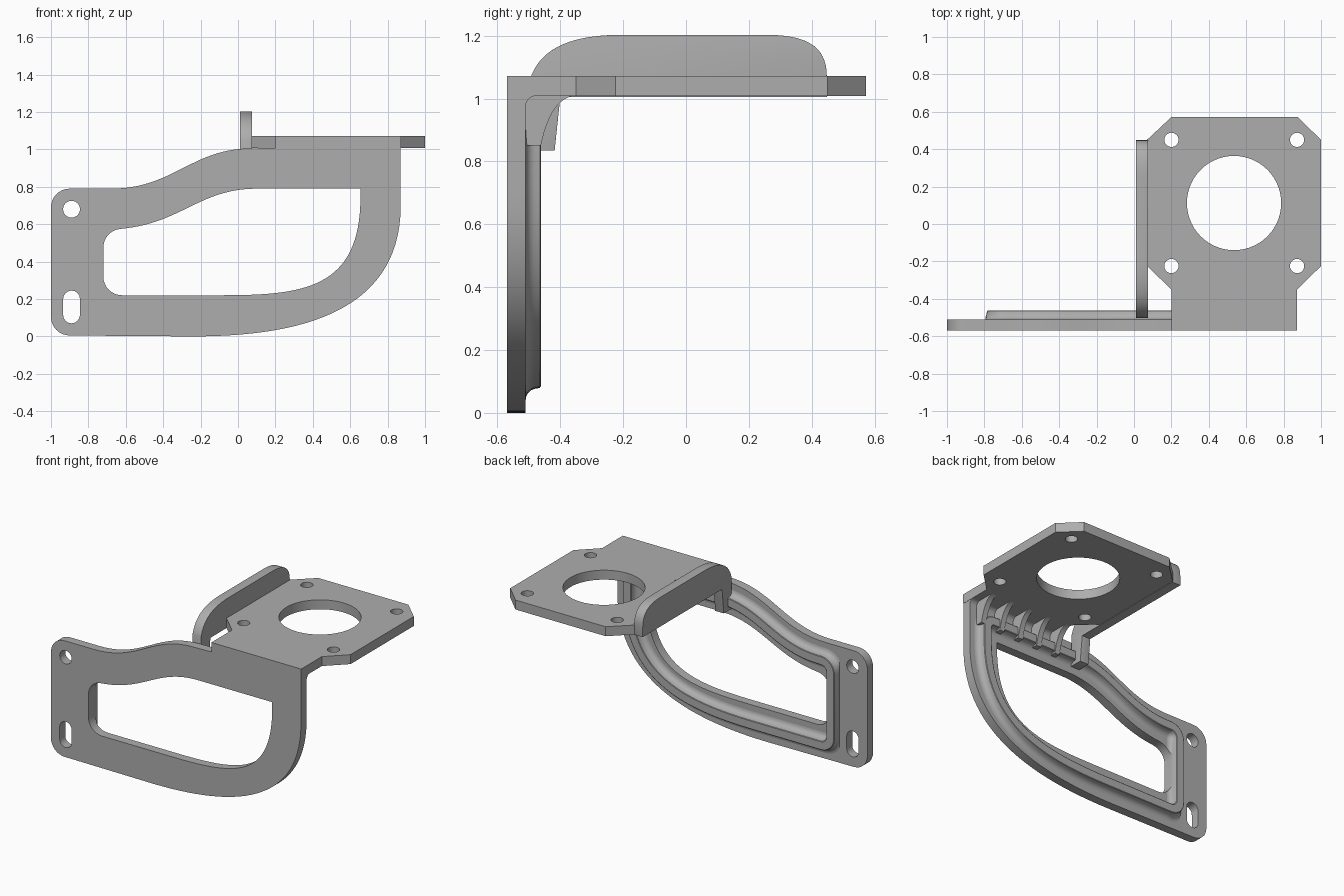
import bpy, bmesh
from math import cos, sin, radians, pi
from mathutils import Matrix, Vector

cube = bpy.data.objects.get("Cube")
if cube:
    bpy.data.objects.remove(cube)

metal = bpy.data.materials.new("grey metal")
metal.use_nodes = True
grey = (0.42, 0.42, 0.42, 1)
metal.diffuse_color = grey
metal.node_tree.nodes["Principled BSDF"].inputs["Base Color"].default_value = grey


def bez(a, b, c, d, n=20):
    pts = []
    for i in range(n + 1):
        t = i / n
        s = 1 - t
        w = (s**3, 3*s*s*t, 3*s*t*t, t**3)
        pts.append(tuple(sum(k * p[j] for k, p in zip(w, (a, b, c, d))) for j in (0, 1)))
    return pts


def arc(cx, cy, r, a0, a1, n=8):
    return [(cx + r*cos(radians(a0 + (a1-a0)*i/n)), cy + r*sin(radians(a0 + (a1-a0)*i/n)))
            for i in range(n + 1)]


def circle(cx, cy, r, n=32):
    return arc(cx, cy, r, 0, 360, n)[:-1]


AXES = {"x": Matrix(((0, 0, 1), (1, 0, 0), (0, 1, 0))),
        "y": Matrix(((1, 0, 0), (0, 0, -1), (0, 1, 0))),
        "z": Matrix.Identity(3)}


def link(name, mesh):
    ob = bpy.data.objects.new(name, mesh)
    bpy.context.collection.objects.link(ob)
    mesh.materials.clear()
    mesh.materials.append(metal)
    return ob


def bake(ob):
    """Replace an object's mesh with its evaluated result."""
    deps = bpy.context.evaluated_depsgraph_get()
    mesh = bpy.data.meshes.new_from_object(ob.evaluated_get(deps))
    ob.modifiers.clear()
    ob.data = mesh


def smooth(ob):
    bpy.ops.object.select_all(action="DESELECT")
    ob.select_set(True)
    bpy.context.view_layer.objects.active = ob
    bpy.ops.object.shade_smooth_by_angle(angle=radians(32))


def slab(name, loops, axis, lo, hi, bevel=0):
    """Extrude an outline with holes along an axis."""
    cu = bpy.data.curves.new(name, "CURVE")
    cu.dimensions = "2D"
    cu.fill_mode = "BOTH"
    cu.extrude = (hi - lo) / 2
    for loop in loops:
        sp = cu.splines.new("POLY")
        sp.points.add(len(loop) - 1)
        for p, (u, v) in zip(sp.points, loop):
            p.co = (u, v, 0, 1)
        sp.use_cyclic_u = True
    tmp = bpy.data.objects.new("outline", cu)
    bpy.context.collection.objects.link(tmp)
    bpy.context.view_layer.update()
    mesh = bpy.data.meshes.new_from_object(
        tmp.evaluated_get(bpy.context.evaluated_depsgraph_get()))
    bpy.data.objects.remove(tmp)
    shift = Vector([(lo + hi) / 2 if a == axis else 0 for a in "xyz"])
    bm = bmesh.new()
    bm.from_mesh(mesh)
    bm.transform(Matrix.Translation(shift) @ AXES[axis].to_4x4())
    bmesh.ops.remove_doubles(bm, verts=bm.verts, dist=0.0002)
    bmesh.ops.recalc_face_normals(bm, faces=bm.faces)
    bm.to_mesh(mesh)
    bm.free()
    ob = link(name, mesh)
    if bevel:
        m = ob.modifiers.new("round", "BEVEL")
        m.width, m.segments = bevel, 4
        m.limit_method, m.angle_limit = "ANGLE", radians(50)
        bake(ob)
    smooth(ob)
    return ob


# Upright plate with window, round hole and slot
outline = (bez((0.87, 0.7), (0.87, 0.09), (0.25, 0), (-0.25, 0), 32)
           + arc(-0.9, 0.105, 0.1, 270, 180) + arc(-0.9, 0.69, 0.1, 180, 90)
           + bez((-0.68, 0.79), (-0.35, 0.79), (-0.25, 1.0), (0.06, 1.005), 24)
           + [(0.2, 1.008), (0.2, 1.07), (0.87, 1.07)])
window = (bez((0.655, 0.75), (0.655, 0.25), (0.35, 0.22), (-0.1, 0.22), 32)
          + arc(-0.62, 0.32, 0.1, 270, 180) + arc(-0.62, 0.475, 0.1, 180, 95)
          + bez((-0.61, 0.577), (-0.3, 0.61), (-0.2, 0.79), (0.1, 0.79), 24)
          + [(0.655, 0.79)])
slot = arc(-0.89, 0.2, 0.045, 0, 180) + arc(-0.89, 0.115, 0.045, 180, 360)
slab("upright_plate", [outline, window, circle(-0.89, 0.68, 0.045), slot], "y", -0.57, -0.51)

# Motor platform with centre bore and four bolt holes
platform = [(0.2, -0.57), (0.872, -0.57), (0.872, -0.35), (1, -0.225), (1, 0.45),
            (0.875, 0.572), (0.2, 0.572), (0.07, 0.45), (0.07, -0.225), (0.2, -0.35)]
bolts = [circle(x, y, 0.038, 24) for x in (0.2, 0.872) for y in (-0.225, 0.45)]
slab("platform", [platform, circle(0.535, 0.112, 0.252, 56)] + bolts, "z", 1.008, 1.072)

# Side flange with its short leg behind the upright plate
flange = (bez((-0.5, 1.05), (-0.47, 1.16), (-0.37, 1.203), (-0.2, 1.203))
          + bez((0.25, 1.203), (0.38, 1.203), (0.448, 1.17), (0.448, 1.07))
          + [(0.448, 1.005), (-0.4, 1.005), (-0.418, 0.835), (-0.505, 0.835)])
slab("side_flange", [flange], "x", 0.01, 0.074, 0.02)

# Inner corner fillet and gusset ribs beneath the platform
corner = [(-0.515, 1.012)] + arc(-0.475, 0.973, 0.036, 180, 90) + [(-0.475, 1.012)]
slab("corner_fillet", [corner], "x", 0.2, 0.87)
gusset = ([(-0.515, 1.012), (-0.515, 0.85)]
          + bez((-0.462, 0.85), (-0.44, 0.95), (-0.41, 1.0), (-0.35, 1.012), 12))
for i in range(5):
    x = 0.22 + 0.145 * i
    slab("gusset_rib", [gusset], "x", x - 0.018, x + 0.018)

# Stiffening ridge swept around the window on the back of the upright plate
path = (bez((0.765, 0.74), (0.765, 0.17), (0.3, 0.11), (-0.17, 0.11), 32)
        + arc(-0.685, 0.18, 0.07, 270, 180) + arc(-0.685, 0.615, 0.07, 180, 90)
        + bez((-0.65, 0.685), (-0.33, 0.69), (-0.22, 0.895), (0.07, 0.895), 24)
        + arc(0.715, 0.845, 0.05, 90, 0))
half = [(0.068, -0.515)] + [(0.068 - 0.036*sin(a), -0.472 - 0.038*cos(a))
                            for a in (k*pi/10 for k in range(6))]
half += [(0.03, -0.465), (0.026, -0.462)]
profile = half + [(-o, y) for o, y in reversed(half)]
bm = bmesh.new()
rings = []
for i, (x, z) in enumerate(path):
    a, b = Vector(path[i - 1]), Vector(path[(i + 1) % len(path)])
    t = (b - a).normalized()
    rings.append([bm.verts.new((max(x - t.y*o, -0.793), y, z + t.x*o)) for o, y in profile])
for i, ring in enumerate(rings):
    nxt = rings[(i + 1) % len(rings)]
    for j in range(len(ring)):
        k = (j + 1) % len(ring)
        bm.faces.new((ring[j], ring[k], nxt[k], nxt[j]))
bmesh.ops.recalc_face_normals(bm, faces=bm.faces)
mesh = bpy.data.meshes.new("window_ridge")
bm.to_mesh(mesh)
bm.free()
ridge = link("window_ridge", mesh)

# Trim the ridge flush with the window opening
cutter = slab("window_cutter", [window], "y", -0.7, -0.3)
cutter.hide_render = True
cut = ridge.modifiers.new("trim", "BOOLEAN")
cut.operation, cut.object, cut.solver = "DIFFERENCE", cutter, "EXACT"
bpy.context.view_layer.update()
bake(ridge)
bpy.data.objects.remove(cutter)
smooth(ridge)
